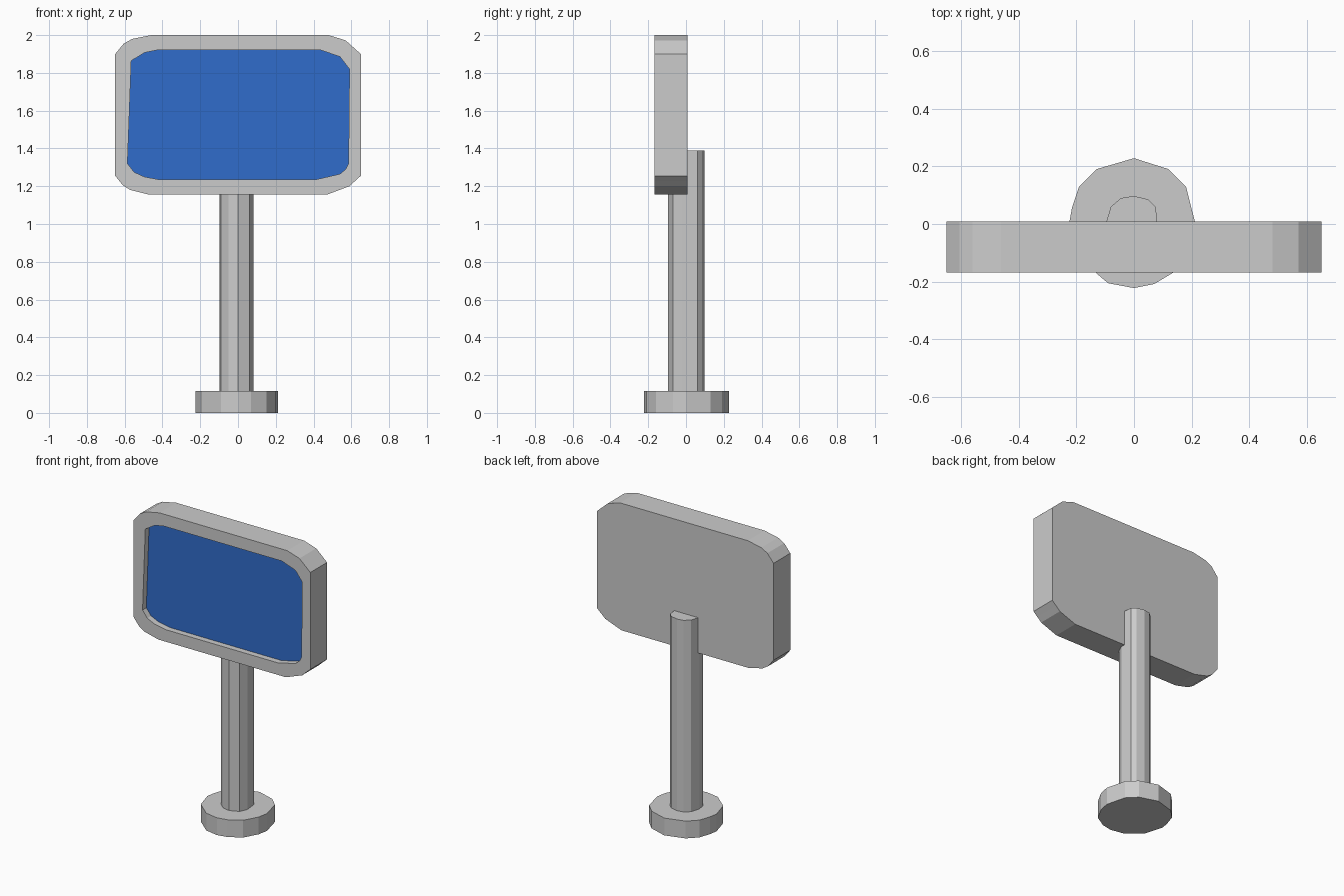
import bpy, bmesh

if "Cube" in bpy.data.objects:
    bpy.data.objects.remove(bpy.data.objects["Cube"])


def make_object(name, bm):
    bmesh.ops.recalc_face_normals(bm, faces=bm.faces[:])
    mesh = bpy.data.meshes.new(name)
    bm.to_mesh(mesh)
    bm.free()
    obj = bpy.data.objects.new(name, mesh)
    bpy.context.collection.objects.link(obj)
    return obj


def loft(name, rings, cap_first=True, cap_last=True):
    """Skin matching rings of points, with optional end caps."""
    bm = bmesh.new()
    loops = [[bm.verts.new(p) for p in ring] for ring in rings]
    n = len(loops[0])
    for a, b in zip(loops, loops[1:]):
        for i in range(n):
            j = (i + 1) % n
            bm.faces.new((a[i], a[j], b[j], b[i]))
    if cap_first:
        bm.faces.new(loops[0])
    if cap_last:
        bm.faces.new(loops[-1])
    return make_object(name, bm)


def upright(outline, y):
    return [(x, y, z) for x, z in outline]


def level(outline, z):
    return [(x, y, z) for x, y in outline]


# Round foot, slightly irregular low-poly disc
foot = [(-.225, 0), (-.215, .055), (-.19, .13), (-.13, .19), (0, .228),
        (.12, .19), (.18, .13), (.213, 0), (.20, -.07), (.15, -.16),
        (.07, -.208), (0, -.222), (-.09, -.205), (-.19, -.12)]
loft("base", [level(foot, 0), level(foot, .115)])

# Post, standing in the foot and running up behind the panel
post = [(-.098, 0), (-.08, .06), (-.045, .09), (0, .097), (.05, .085),
        (.075, .06), (.083, -.02), (.06, -.07), (0, -.096), (-.05, -.085),
        (-.09, -.05)]
loft("post", [level(post, .11), level(post, 1.39)])

# Sign housing: back, rim and recess walls (corners TL, TR, BR, BL)
outer = [(-.65, 1.9), (-.605, 1.955), (-.56, 1.98), (-.46, 2.0),
         (.48, 2.0), (.57, 1.972), (.65, 1.9),
         (.65, 1.255), (.62, 1.228), (.59, 1.2), (.47, 1.155),
         (-.47, 1.155), (-.57, 1.18), (-.61, 1.205), (-.65, 1.255)]
inner = [(-.565, 1.865), (-.53, 1.885), (-.495, 1.907), (-.43, 1.92),
         (.44, 1.92), (.54, 1.885), (.59, 1.82),
         (.585, 1.32), (.57, 1.29), (.54, 1.265), (.41, 1.235),
         (-.415, 1.235), (-.495, 1.25), (-.55, 1.275), (-.585, 1.32)]
front, back, floor = -.168, .008, -.128
loft("sign_housing", [upright(outer, back), upright(outer, front),
                      upright(inner, front), upright(inner, floor)],
     cap_last=False)

# Blue face at the bottom of the recess
bm = bmesh.new()
bm.faces.new([bm.verts.new(p) for p in reversed(upright(inner, floor))])
bm.normal_update()
if bm.faces[:][0].normal.y > 0:
    bmesh.ops.reverse_faces(bm, faces=bm.faces[:])
mesh = bpy.data.meshes.new("sign_face")
bm.to_mesh(mesh)
bm.free()
face = bpy.data.objects.new("sign_face", mesh)
bpy.context.collection.objects.link(face)
blue = bpy.data.materials.new("blue")
blue.diffuse_color = (.03, .15, .6, 1)
blue.use_nodes = True
blue.node_tree.nodes["Principled BSDF"].inputs["Base Color"].default_value = blue.diffuse_color
mesh.materials.append(blue)
